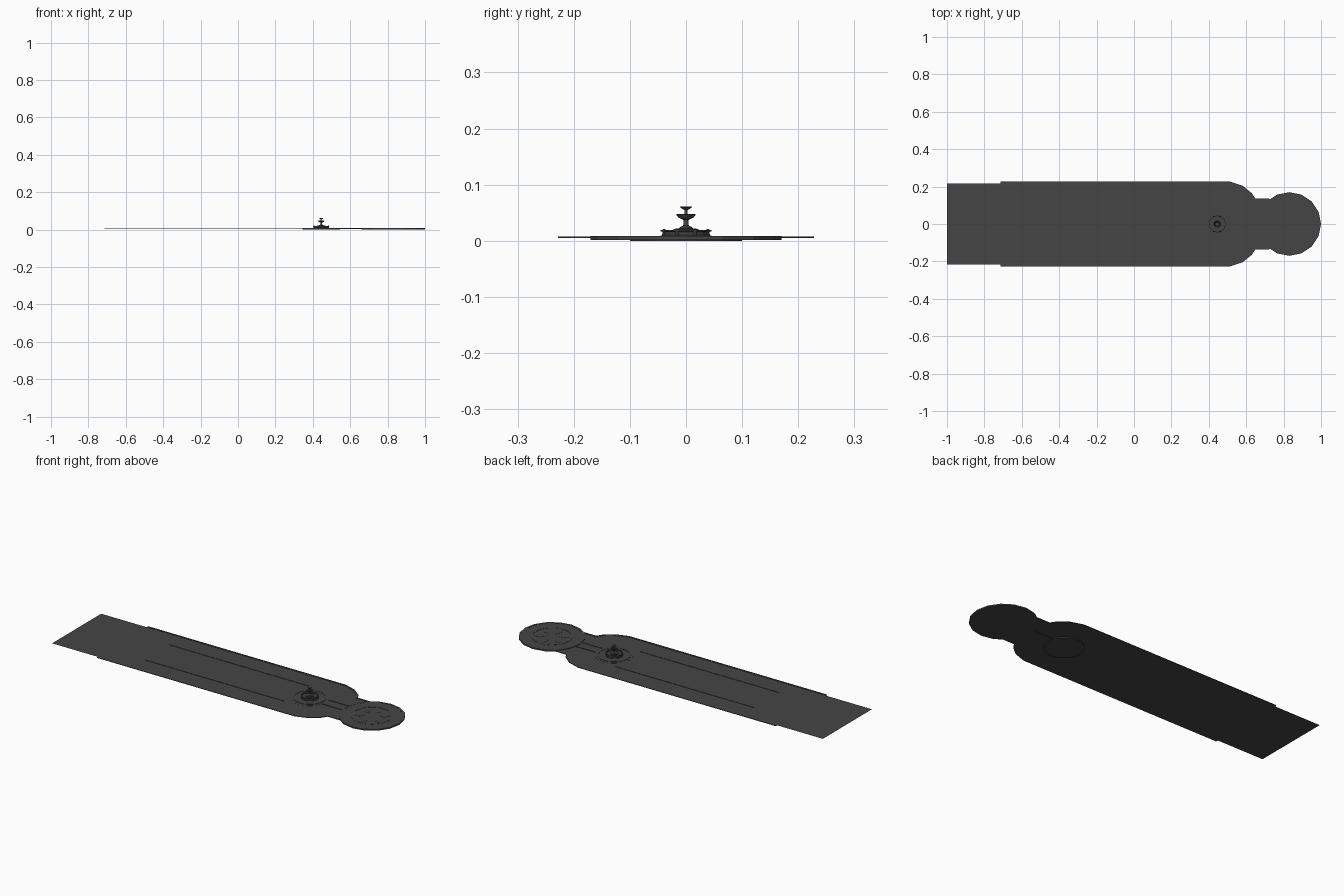
import bpy, bmesh, math

if "Cube" in bpy.data.objects:
    bpy.data.objects.remove(bpy.data.objects["Cube"])

mat = bpy.data.materials.new("dark_stone")
mat.diffuse_color = (0.06, 0.06, 0.06, 1)
mat.use_nodes = True
mat.node_tree.nodes["Principled BSDF"].inputs["Base Color"].default_value = mat.diffuse_color
FX, PX, PR = 0.445, 0.83, 0.17      # fountain x, round plaza x, plaza radius


def finish(bm, name):
    bmesh.ops.recalc_face_normals(bm, faces=bm.faces)
    me = bpy.data.meshes.new(name)
    bm.to_mesh(me)
    bm.free()
    me.materials.append(mat)
    ob = bpy.data.objects.new(name, me)
    bpy.context.collection.objects.link(ob)
    return ob


def slab(name, pts, z0, z1):
    """Extrude an outline from z0 to z1 (flat sheet when equal)."""
    bm = bmesh.new()
    face = bm.faces.new([bm.verts.new((x, y, z0)) for x, y in pts])
    if z1 > z0:
        r = bmesh.ops.extrude_face_region(bm, geom=[face], use_keep_orig=True)
        for v in r["geom"]:
            if isinstance(v, bmesh.types.BMVert):
                v.co.z = z1
    return finish(bm, name)


def rect(x0, x1, y0, y1):
    return [(x0, y0), (x1, y0), (x1, y1), (x0, y1)]


def lathe(name, cx, profile, n, closed=False):
    """Spin (radius, z) points around a vertical axis at x = cx."""
    bm = bmesh.new()
    rings = []
    for r, z in profile:
        if r == 0:
            rings.append([bm.verts.new((cx, 0, z))] * n)
        else:
            rings.append([bm.verts.new((cx + r * math.cos(2 * math.pi * i / n),
                                        r * math.sin(2 * math.pi * i / n), z)) for i in range(n)])
    pairs = list(zip(rings, rings[1:]))
    if closed:
        pairs.append((rings[-1], rings[0]))
    for a, b in pairs:
        for i in range(n):
            j = (i + 1) % n
            bm.faces.new(list(dict.fromkeys([a[i], a[j], b[j], b[i]])))
    return finish(bm, name)


# approach ground: thin sheet reaching the far end
slab("approach_ground", rect(-1, -0.70, -0.217, 0.217), 0.006, 0.006)

# main ground with rounded end and neck to the plaza
half = [(-0.715, 0.228), (0.51, 0.228), (0.58, 0.205), (0.63, 0.165), (0.65, 0.135), (0.725, 0.135)]
outline = half + [(x, -y) for x, y in reversed(half)]
slab("main_ground", outline, 0.005, 0.006)

# low kerb along both long edges and around the rounded end
inner = [(-0.715, 0.218), (0.507, 0.218), (0.574, 0.196), (0.622, 0.158), (0.642, 0.126), (0.725, 0.126)]
for side, s in (("left", 1), ("right", -1)):
    bm = bmesh.new()
    rows = [[bm.verts.new((x, s * y, z)) for (x, y) in line]
            for line, z in ((half, 0.005), (half, 0.0078), (inner, 0.0078), (inner, 0.005))]
    for k in range(4):
        a, b = rows[k], rows[(k + 1) % 4]
        for i in range(len(half) - 1):
            bm.faces.new((a[i], a[i + 1], b[i + 1], b[i]))
    for i in (0, -1):
        bm.faces.new([r[i] for r in rows])
    finish(bm, "edge_kerb_" + side)
    # narrow lawn border running lengthwise
    slab("lawn_border_" + side, rect(-0.5, 0.36, s * 0.11 - 0.002, s * 0.11 + 0.002), 0.006, 0.0078)
    # path kerb between fountain and plaza
    slab("path_kerb_" + side, rect(0.54, 0.67, s * 0.028 - 0.002, s * 0.028 + 0.002), 0.006, 0.009)
slab("link_path", rect(0.53, 0.70, -0.03, 0.03), 0.002, 0.0068)

# paved disc under the fountain, with a raised ring
lathe("fountain_paving", FX, [(0, 0), (0.1, 0), (0.1, 0.0065), (0, 0.0065)], 24)
lathe("paving_ring", FX, [(0.085, 0.006), (0.085, 0.008), (0.08, 0.008), (0.08, 0.006)], 24, True)

# fountain basin
lathe("basin", FX, [(0, 0.006), (0.046, 0.006), (0.046, 0.009), (0.042, 0.010), (0.042, 0.016),
                    (0.045, 0.017), (0.045, 0.0195), (0.038, 0.0195), (0.038, 0.015), (0, 0.015)], 16)
# ornaments around the basin rim
for i in range(8):
    a = math.pi / 4 * (i + 0.5)
    bm = bmesh.new()
    bmesh.ops.create_cone(bm, cap_ends=True, segments=8, radius1=0.004, radius2=0.0025, depth=0.014)
    bmesh.ops.translate(bm, verts=bm.verts, vec=(FX + 0.042 * math.cos(a), 0.042 * math.sin(a), 0.0145))
    finish(bm, "basin_ornament")
# pedestal, stem and two bowls
lathe("fountain_column", FX, [
    (0, 0.014), (0.022, 0.014), (0.022, 0.021), (0.012, 0.0225), (0.010, 0.025), (0.005, 0.027),
    (0.004, 0.037), (0.008, 0.039), (0.014, 0.042), (0.0175, 0.047), (0.0165, 0.048), (0.012, 0.044),
    (0.003, 0.043), (0.0025, 0.055), (0.007, 0.057), (0.011, 0.0605), (0.010, 0.061), (0, 0.058)], 16)

# round plaza with a stepped rim
lathe("round_plaza", PX, [(0, 0.0015), (PR, 0.0015), (PR, 0.009), (0.16, 0.009),
                          (0.16, 0.008), (0, 0.008)], 16)
lathe("plaza_ring", PX, [(0.105, 0.0075), (0.105, 0.009), (0.1, 0.009), (0.1, 0.0075)], 32, True)
# six petal-shaped beds on the plaza
for i in range(6):
    a = math.pi / 3 * i + math.pi / 6
    pts = []
    for r, d in ((0.035, 0), (0.065, -0.25), (0.092, 0), (0.065, 0.25)):
        pts.append((PX + r * math.cos(a + d), r * math.sin(a + d)))
    slab("petal_bed", pts, 0.0078, 0.009)
